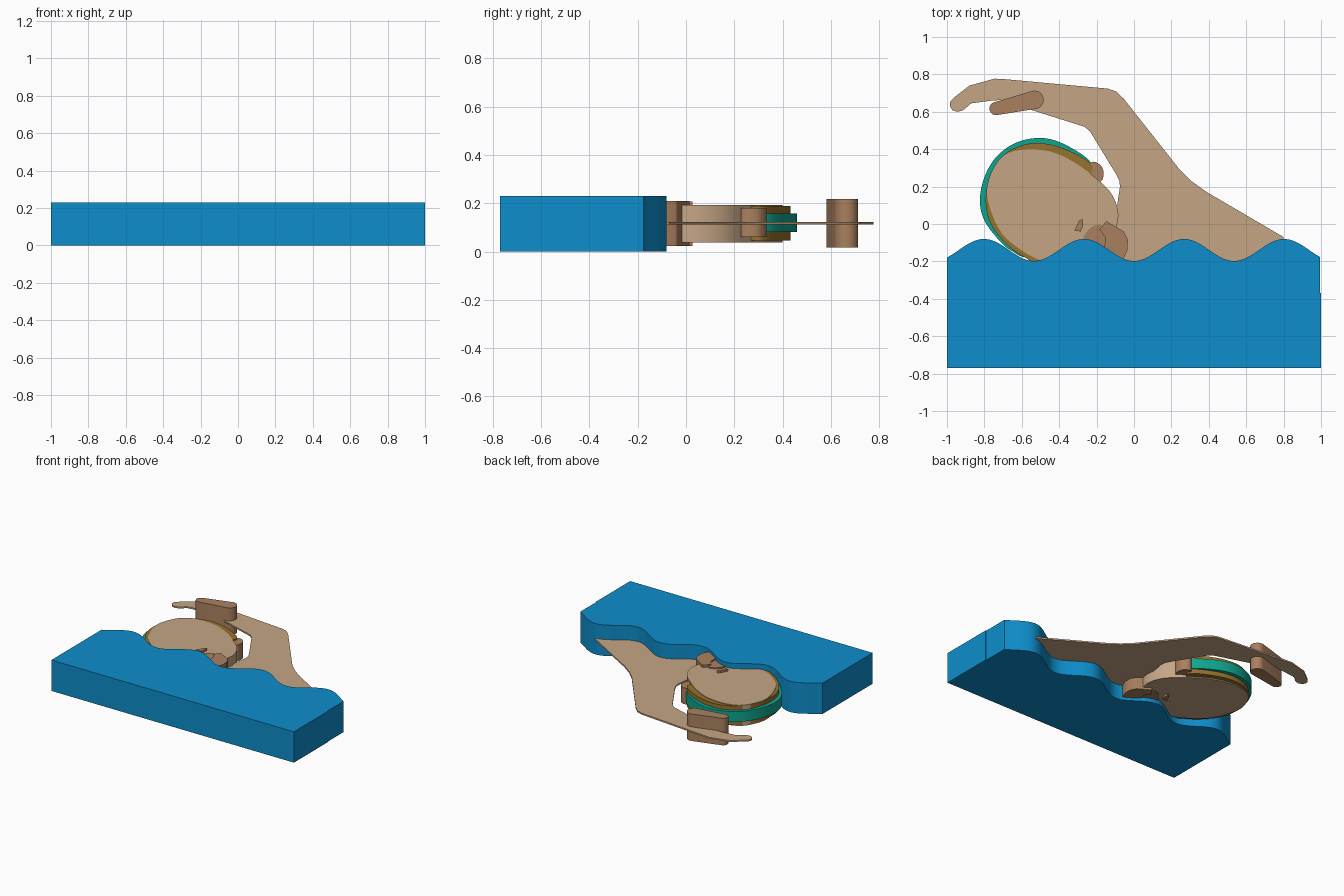
import bpy
import bmesh
import math
from mathutils import Vector

old_cube = bpy.data.objects.get("Cube")
if old_cube:
    bpy.data.objects.remove(old_cube, do_unlink=True)


def make_material(name, color):
    material = bpy.data.materials.new(name)
    material.use_nodes = True
    material.diffuse_color = (*color, 1)
    shader = material.node_tree.nodes["Principled BSDF"]
    shader.inputs["Base Color"].default_value = (*color, 1)
    return material


water_blue = make_material("water blue", (0.004, 0.27, 0.6))
skin = make_material("skin", (0.56, 0.38, 0.235))
skin_shadow = make_material("dark skin", (0.4, 0.216, 0.114))
cap_teal = make_material("cap teal", (0.005, 0.38, 0.28))
band_gold = make_material("band gold", (0.31, 0.17, 0.026))


def smooth_outline(points, steps=8):
    """Closed Catmull-Rom curve through the points."""
    pts = [Vector(p) for p in points]
    count = len(pts)
    result = []
    for i in range(count):
        a, b, c, d = (pts[(i + k) % count] for k in (-1, 0, 1, 2))
        for s in range(steps):
            t = s / steps
            p = b * 2 + (c - a) * t
            p += (a * 2 - b * 5 + c * 4 - d) * t * t
            p += (b * 3 - a - c * 3 + d) * t ** 3
            result.append(p / 2)
    return result


def capsule_outline(start, end, r_start, r_end, steps=16):
    """Rounded bar with a different radius at each end."""
    start, end = Vector(start), Vector(end)
    axis = end - start
    heading = math.atan2(axis.y, axis.x)
    result = []
    for center, radius, turn in ((start, r_start, math.pi / 2), (end, r_end, -math.pi / 2)):
        for s in range(steps + 1):
            angle = heading + turn + math.pi * s / steps
            result.append(center + Vector((math.cos(angle), math.sin(angle))) * radius)
    return result


def extrude_part(name, outline, bottom, top, material):
    """Flat plate with the given outline between two heights."""
    bm = bmesh.new()
    face = bm.faces.new([bm.verts.new((p[0], p[1], bottom)) for p in outline])
    lifted = bmesh.ops.extrude_face_region(bm, geom=[face])
    verts = [v for v in lifted["geom"] if isinstance(v, bmesh.types.BMVert)]
    bmesh.ops.translate(bm, verts=verts, vec=(0, 0, top - bottom))
    bmesh.ops.recalc_face_normals(bm, faces=bm.faces)
    caps = [f for f in bm.faces if len(f.verts) > 4]
    bmesh.ops.triangulate(bm, faces=caps)
    mesh = bpy.data.meshes.new(name)
    bm.to_mesh(mesh)
    bm.free()
    mesh.materials.append(material)
    part = bpy.data.objects.new(name, mesh)
    bpy.context.collection.objects.link(part)
    bpy.ops.object.select_all(action="DESELECT")
    part.select_set(True)
    bpy.context.view_layer.objects.active = part
    bpy.ops.object.shade_smooth_by_angle(angle=math.radians(30))
    return part


# Water block with a wavy back edge and a shallow step on its left end
waves = []
samples = 96
for i in range(samples + 1):
    x = -1 + 1.995 * i / samples
    waves.append((x, -0.139 - 0.059 * math.cos(math.tau * x / 0.535)))
water = [(-1, -0.77)] + waves + [(0.995, -0.37), (1, -0.37), (1, -0.77)]
extrude_part("water", water, 0, 0.23, water_blue)

# Head, with headband and cap stacked behind it
head = [(-0.785, 0.15), (-0.76, 0.28), (-0.69, 0.37), (-0.57, 0.4), (-0.44, 0.385),
        (-0.32, 0.33), (-0.21, 0.25), (-0.13, 0.175), (-0.09, 0.09), (-0.09, 0),
        (-0.15, -0.18), (-0.3, -0.23), (-0.48, -0.2), (-0.61, -0.135), (-0.72, -0.03)]
extrude_part("head", smooth_outline(head), 0.038, 0.192, skin)

band = [(-0.793, 0.12), (-0.77, 0.26), (-0.7, 0.365), (-0.6, 0.42), (-0.5, 0.432),
        (-0.38, 0.405), (-0.24, 0.33), (-0.24, 0.26), (-0.4, 0.1), (-0.48, -0.21),
        (-0.58, -0.18), (-0.68, -0.11), (-0.765, 0)]
extrude_part("headband", smooth_outline(band), 0.046, 0.188, band_gold)

cap = [(-0.824, 0.13), (-0.8, 0.25), (-0.735, 0.36), (-0.63, 0.435), (-0.5, 0.46),
       (-0.38, 0.43), (-0.24, 0.34), (-0.24, 0.26), (-0.4, 0.1), (-0.55, -0.16),
       (-0.66, -0.14), (-0.745, -0.06), (-0.805, 0.03)]
extrude_part("swim_cap", smooth_outline(cap), 0.08, 0.157, cap_teal)

# Face details
brow = [(-0.26, 0.3), (-0.215, 0.333), (-0.172, 0.305), (-0.163, 0.26),
        (-0.178, 0.228), (-0.22, 0.25)]
extrude_part("brow", smooth_outline(brow), 0.06, 0.18, skin_shadow)

eye = [(-0.32, -0.035), (-0.293, 0.018), (-0.275, 0.027), (-0.272, -0.01), (-0.285, -0.04)]
extrude_part("eye", eye, 0.022, 0.208, skin_shadow)

cheek = [(-0.265, -0.09), (-0.25, -0.04), (-0.215, -0.01), (-0.17, -0.01),
         (-0.12, -0.08), (-0.16, -0.2)]
extrude_part("cheek", smooth_outline(cheek), 0.03, 0.2, skin_shadow)

mouth = [(-0.185, -0.03), (-0.148, 0.015), (-0.055, -0.04), (-0.033, -0.085),
         (-0.035, -0.14), (-0.06, -0.195), (-0.16, -0.2), (-0.155, -0.07)]
extrude_part("mouth", mouth, 0.022, 0.21, skin_shadow)

# Shoulder, raised arm and hand as one thin plate
arm = [(-0.985, 0.63), (-0.982, 0.655), (-0.96, 0.678), (-0.88, 0.74), (-0.745, 0.777),
       (-0.7, 0.775), (-0.14, 0.724), (-0.095, 0.708), (-0.055, 0.67), (0.245, 0.29),
       (0.31, 0.227), (0.39, 0.17), (0.8, -0.07), (0.8, -0.25), (-0.1, -0.25),
       (-0.09, 0.1), (-0.075, 0.2), (-0.078, 0.23), (-0.095, 0.265), (-0.235, 0.495),
       (-0.265, 0.52), (-0.55, 0.61), (-0.665, 0.665), (-0.76, 0.66), (-0.87, 0.645),
       (-0.915, 0.607), (-0.945, 0.6), (-0.97, 0.608)]
extrude_part("arm", arm, 0.111, 0.122, skin)

# Thumb bar crossing the hand
thumb = capsule_outline((-0.738, 0.617), (-0.532, 0.664), 0.035, 0.049)
extrude_part("thumb", thumb, 0.017, 0.218, skin_shadow)
